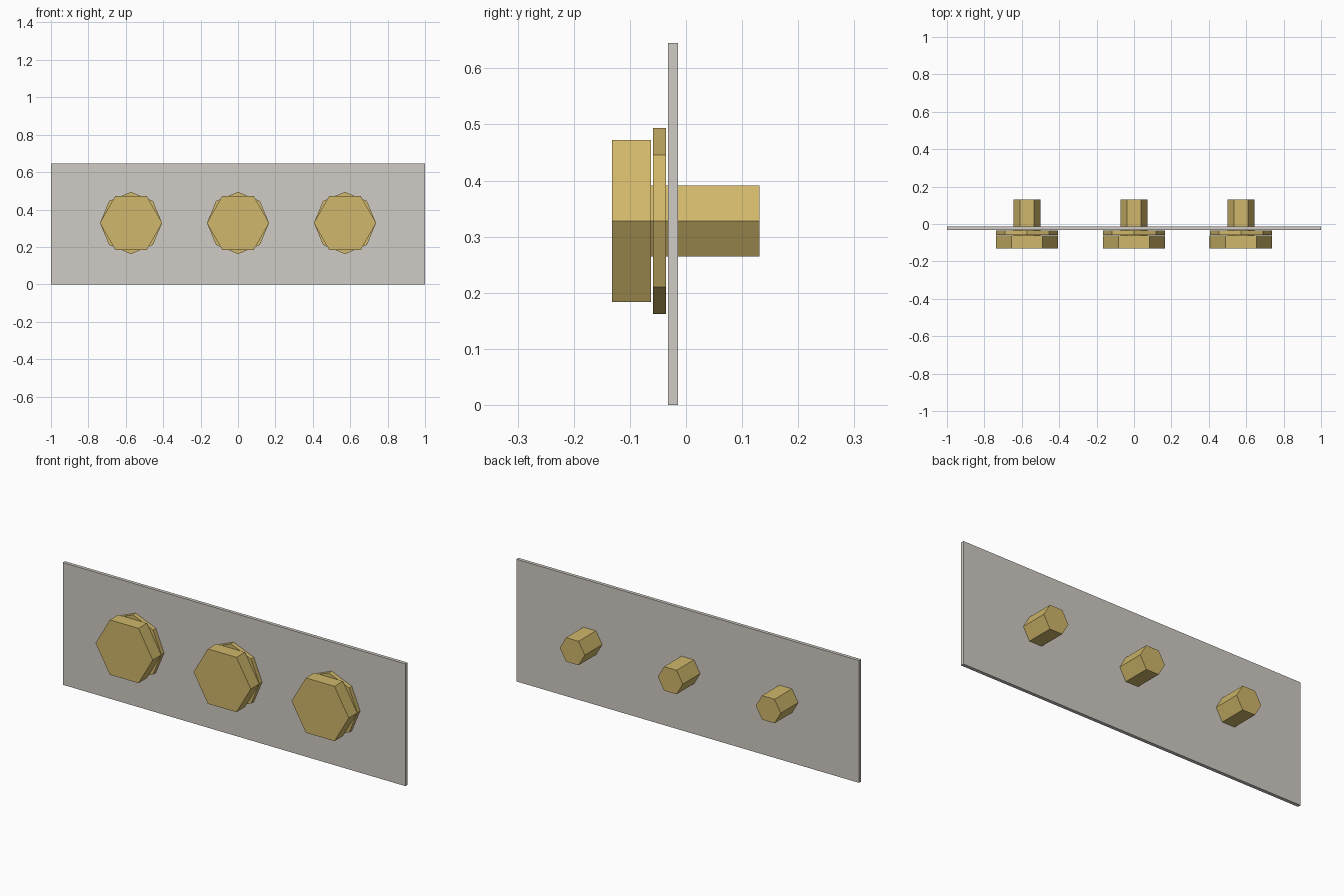
import bpy
import math

cube = bpy.data.objects.get("Cube")
if cube:
    bpy.data.objects.remove(cube, do_unlink=True)


def make_material(name, rgb):
    mat = bpy.data.materials.new(name)
    mat.use_nodes = True
    mat.diffuse_color = (*rgb, 1)
    mat.node_tree.nodes["Principled BSDF"].inputs["Base Color"].default_value = (*rgb, 1)
    return mat


brass = make_material("brass", (0.63, 0.474, 0.145))
steel = make_material("warm_grey_steel", (0.63, 0.60, 0.56))

BOLT_Z = 0.328


def prism(name, sides, radius, x, y0, y1):
    """Flat-sided prism along y, with corners pointing to +x and -x."""
    bpy.ops.mesh.primitive_cylinder_add(vertices=sides, radius=radius, depth=y1 - y0)
    obj = bpy.context.object
    obj.name = name
    # Put a corner on the x axis, then lay the prism along y
    obj.rotation_euler = (math.pi / 2, math.pi / 2, 0)
    obj.location = (x, (y0 + y1) / 2, BOLT_Z)
    bpy.ops.object.transform_apply(location=False, rotation=True, scale=False)
    obj.data.materials.append(brass)
    return obj


# Thin upright plate
bpy.ops.mesh.primitive_cube_add(size=1, location=(0, -0.023, 0.3225))
plate = bpy.context.object
plate.name = "plate"
plate.scale = (2, 0.018, 0.645)
bpy.ops.object.transform_apply(location=False, rotation=False, scale=True)
plate.data.materials.append(steel)

# Three bolts: hexagonal head, octagonal washer, hexagonal shank
for side, x in (("right", -0.572), ("middle", 0.0), ("left", 0.572)):
    prism(side + "_bolt_head", 6, 0.167, x, -0.132, -0.062)
    prism(side + "_washer", 8, 0.166, x, -0.059, -0.036)
    prism(side + "_bolt_shank", 6, 0.073, x, -0.064, 0.131)
